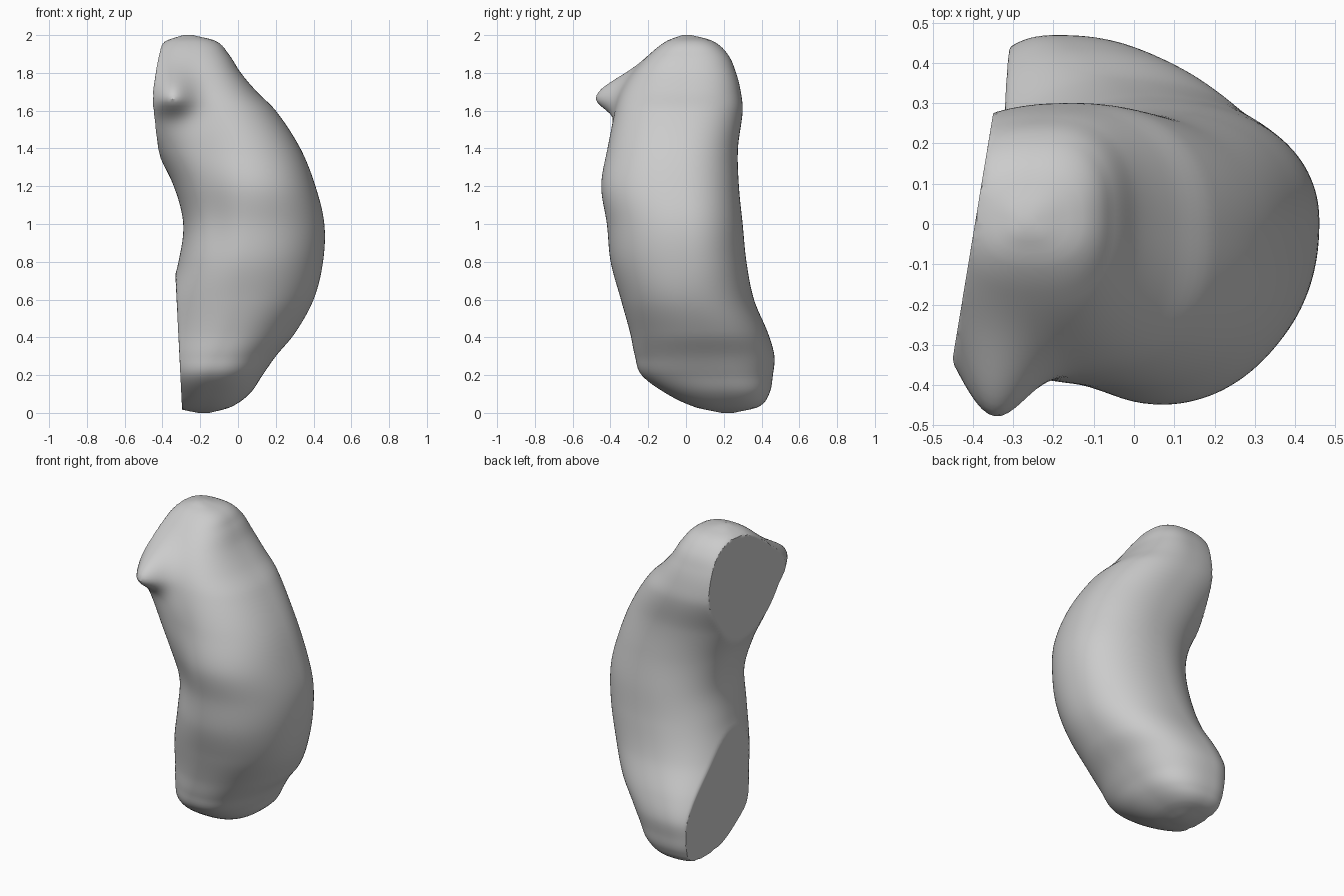
import bpy, bmesh, math

if "Cube" in bpy.data.objects:
    bpy.data.objects.remove(bpy.data.objects["Cube"])

# Horizontal sections: z, xmin, xmax, ymin, ymax, cx (x of y-extremes), cy (y of x-extremes)
SECTIONS = [
    (0.00, -0.21, -0.15, 0.19, 0.25, -0.18, 0.22),
    (0.03, -0.35, -0.04, 0.05, 0.38, -0.19, 0.22),
    (0.10, -0.38, 0.06, -0.10, 0.44, -0.20, 0.20),
    (0.20, -0.41, 0.13, -0.235, 0.46, -0.20, 0.15),
    (0.30, -0.42, 0.20, -0.27, 0.468, -0.19, 0.11),
    (0.42, -0.41, 0.30, -0.295, 0.435, -0.14, 0.08),
    (0.60, -0.37, 0.40, -0.345, 0.36, -0.04, 0.02),
    (0.80, -0.315, 0.45, -0.40, 0.32, 0.03, 0.01),
    (1.00, -0.29, 0.457, -0.42, 0.30, 0.06, 0.00),
    (1.20, -0.34, 0.41, -0.45, 0.28, 0.05, -0.02),
    (1.40, -0.44, 0.33, -0.42, 0.275, -0.03, -0.03),
    (1.60, -0.54, 0.20, -0.38, 0.30, -0.15, -0.02),
    (1.70, -0.55, 0.10, -0.345, 0.29, -0.19, -0.01),
    (1.80, -0.53, 0.015, -0.28, 0.265, -0.21, 0.00),
    (1.90, -0.46, -0.05, -0.19, 0.22, -0.23, 0.02),
    (1.97, -0.38, -0.12, -0.10, 0.14, -0.25, 0.02),
    (2.00, -0.29, -0.24, -0.02, 0.03, -0.265, 0.005),
]


def section_at(z):
    """Smooth (non-uniform Hermite) interpolation of the section table."""
    S = SECTIONS
    i = max(k for k in range(len(S) - 1) if S[k][0] <= z + 1e-9)
    h = S[i + 1][0] - S[i][0]
    t = (z - S[i][0]) / h
    out = []
    for c in range(1, 7):
        def slope(k):
            a, b = max(k - 1, 0), min(k + 1, len(S) - 1)
            return (S[b][c] - S[a][c]) / (S[b][0] - S[a][0])
        p, q = S[i][c], S[i + 1][c]
        m, n = slope(i) * h, slope(i + 1) * h
        out.append((2*t**3 - 3*t**2 + 1)*p + (t**3 - 2*t**2 + t)*m
                   + (3*t**2 - 2*t**3)*q + (t**3 - t**2)*n)
    return out


def cut_plane(y, z):
    """x position of the flat cut faces on the left side."""
    low = -0.295 - 0.05 * z
    high = -0.395 + 0.165 * y
    f = min(max((z - 0.8) / 0.5, 0), 1)
    return low + (high - low) * f


def power(v, e):
    return math.copysign(abs(v) ** e, v)


def bump(p, c, r):
    d = sum(((a - b) / s) ** 2 for a, b, s in zip(p, c, r))
    return math.exp(-d)


def shape(x, y, z):
    # pointed nub at the upper front, sloping up into the head
    nub = bump((x, y, z), (-0.35, -0.30, 1.67), (0.11, 0.20, 0.13 if z > 1.67 else 0.085))
    # shallow diagonal hollow on the front face
    hollow = bump((x, y, z), (-0.12, -0.38, 1.12), (0.11, 0.15, 0.32))
    y += -0.145 * nub + 0.03 * hollow
    return max(x, cut_plane(y, z)), y, z


# Curved body lofted through the sections
N, M = 128, 110
bm = bmesh.new()
rings = []
for j in range(M + 1):
    u = j / M
    z = 2 * (0.45 * u + 0.55 * (1 - math.cos(math.pi * u)) / 2)
    x0, x1, y0, y1, cx, cy = section_at(z)
    end = min(abs(z - 0.95) / 0.85, 1) ** 2          # ends are squarer
    low = bump((z,), (0.38,), (0.3,))                # lower front leans right
    e = 0.92 - 0.13 * end
    ring = []
    for k in range(N):
        a = 2 * math.pi * k / N
        c, s = power(math.cos(a), e), power(math.sin(a), e)
        x = cx + c * ((x1 - cx) if c > 0 else (cx - x0))
        y = cy + s * ((y1 - cy) if s > 0 else (cy - y0))
        if s < 0:
            x += 0.09 * low * s * s * (1 - max(c, 0))
        ring.append(bm.verts.new(shape(x, y, z)))
    rings.append(ring)
for a, b in zip(rings, rings[1:]):
    for k in range(N):
        n = (k + 1) % N
        bm.faces.new((a[k], a[n], b[n], b[k]))
bm.faces.new(rings[0][::-1])
bm.faces.new(rings[-1])

me = bpy.data.meshes.new("curved_body")
bm.to_mesh(me)
bm.free()
ob = bpy.data.objects.new("curved_body", me)
bpy.context.collection.objects.link(ob)
bpy.context.view_layer.objects.active = ob
ob.select_set(True)
bpy.ops.object.shade_smooth_by_angle(angle=math.radians(35))
